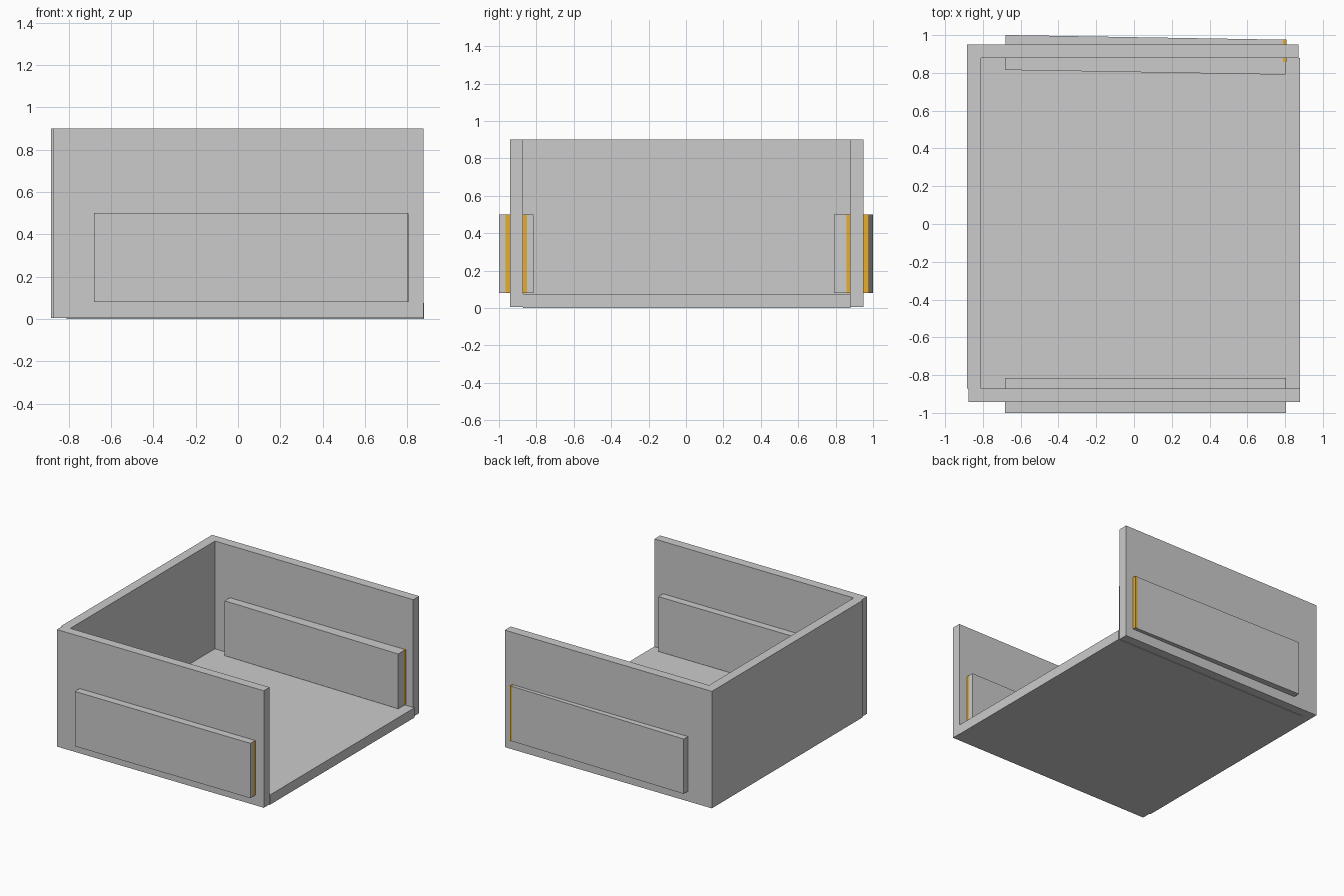
import bpy, bmesh, math
from mathutils import Vector, Matrix

if "Cube" in bpy.data.objects:
    bpy.data.objects.remove(bpy.data.objects["Cube"])


def box(name, lo, hi, angle=0.0, mat=None):
    """Axis-aligned box between two corners, optionally turned about z."""
    lo, hi = Vector(lo), Vector(hi)
    bm = bmesh.new()
    bmesh.ops.create_cube(bm, size=1, matrix=Matrix.Diagonal((*(hi - lo), 1)))
    mesh = bpy.data.meshes.new(name)
    bm.to_mesh(mesh)
    bm.free()
    obj = bpy.data.objects.new(name, mesh)
    obj.location = (lo + hi) / 2
    obj.rotation_euler.z = angle
    if mat:
        mesh.materials.append(mat)
    bpy.context.collection.objects.link(obj)
    return obj


orange = bpy.data.materials.new("orange")
orange.diffuse_color = (0.8, 0.42, 0.03, 1)
orange.use_nodes = True
orange.node_tree.nodes["Principled BSDF"].inputs["Base Color"].default_value = orange.diffuse_color

# Tray: floor and three walls, open on the right
box("floor", (-0.81, -0.872, 0), (0.88, 0.88, 0.075))
box("left_wall", (-0.884, -0.872, 0.004), (-0.81, 0.88, 0.9))
box("front_wall", (-0.875, -0.942, 0.004), (0.878, -0.872, 0.9))
box("back_wall", (-0.884, 0.878, 0.004), (0.87, 0.95, 0.9))

# Thick panels passing through the front and back walls; the back one is slightly skewed
box("front_panel", (-0.682, -1.0, 0.08), (0.805, -0.815, 0.5))
box("back_panel", (-0.682, 0.803, 0.08), (0.805, 0.988, 0.5), angle=-math.atan(0.025 / 1.487))

# Thin orange strips at the open ends of the panels
box("front_strip", (0.799, -0.965, 0.081), (0.806, -0.85, 0.499), mat=orange)
box("back_strip", (0.79, 0.857, 0.08), (0.807, 0.978, 0.501), mat=orange)
